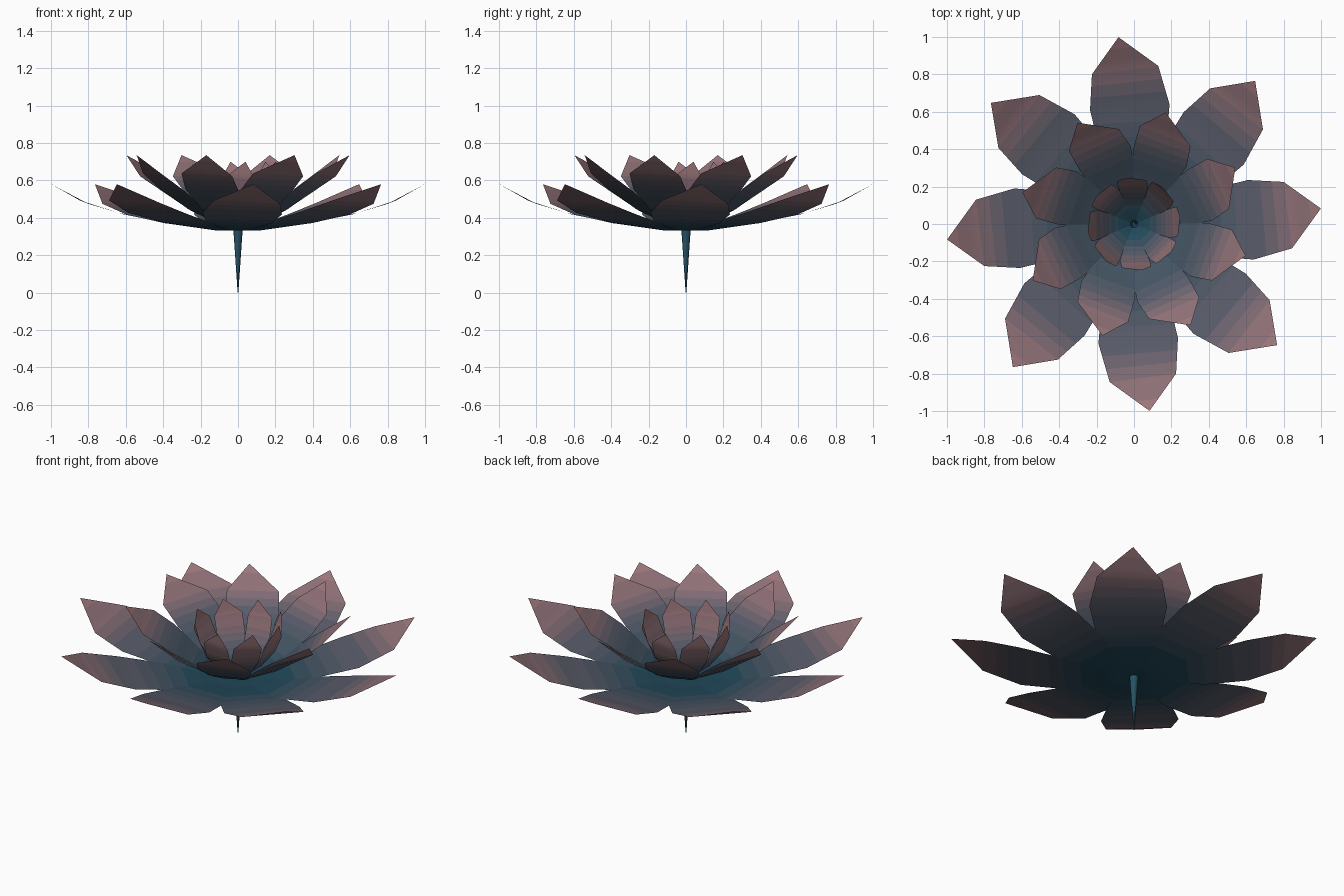
import bpy, bmesh
from math import sin, cos, radians, pi
from mathutils import Vector

if "Cube" in bpy.data.objects:
    bpy.data.objects.remove(bpy.data.objects["Cube"])

# Colour ramp shared by all petals: deep blue at the base to dusty pink at the tip
RAMP = [(0.0, Vector((0.012, 0.060, 0.095))), (0.3, Vector((0.018, 0.070, 0.105))),
        (0.65, Vector((0.105, 0.110, 0.145))), (1.0, Vector((0.36, 0.19, 0.20)))]
STEPS = 12


def ramp(t):
    for (t0, c0), (t1, c1) in zip(RAMP, RAMP[1:]):
        if t <= t1:
            return c0.lerp(c1, (t - t0) / (t1 - t0))
    return RAMP[-1][1]


mats = []
for i in range(STEPS):
    m = bpy.data.materials.new(f"petal_tone_{i}")
    m.diffuse_color = (*ramp((i + 0.5) / STEPS), 1)
    m.use_nodes = True
    m.node_tree.nodes["Principled BSDF"].inputs["Base Color"].default_value = m.diffuse_color
    mats.append(m)


def finish(bm, name, materials):
    me = bpy.data.meshes.new(name)
    bm.to_mesh(me)
    bm.free()
    ob = bpy.data.objects.new(name, me)
    bpy.context.collection.objects.link(ob)
    for m in materials:
        me.materials.append(m)
    for p in me.polygons:
        p.use_smooth = True
    return ob


def petal_ring(name, start, rows, tip, count=8, split=3):
    """Ring of petals; each row is a (right, left) pair of edge points, closed by a tip."""
    pairs = [(Vector(a), Vector(b)) for a, b in rows] + [(Vector(tip), Vector(tip))]
    fine = []
    for (a0, b0), (a1, b1) in zip(pairs, pairs[1:]):
        fine += [(a0.lerp(a1, k / split), b0.lerp(b1, k / split)) for k in range(split)]
    reach = Vector(tip).xy.length
    bm = bmesh.new()
    for n in range(count):
        ang = radians(start) + 2 * pi * n / count
        c, s = cos(ang), sin(ang)

        def vert(p):
            return bm.verts.new((p.x * c - p.y * s, p.x * s + p.y * c, p.z))

        loop = [(vert(a), vert(b)) for a, b in fine]
        end = vert(Vector(tip))
        for i, (a, b) in enumerate(loop):
            if i + 1 < len(loop):
                a2, b2 = loop[i + 1]
                f = bm.faces.new((a, a2, b2, b))
            else:
                f = bm.faces.new((a, end, b))
            t = f.calc_center_median().xy.length / reach
            f.material_index = min(STEPS - 1, int(t * STEPS))
    return finish(bm, name, mats)


# Outer, nearly flat petals
petal_ring("outer_petals", 0, [
    ((0.02, -0.012, 0.335), (0.02, 0.012, 0.335)),
    ((0.11, -0.06, 0.333), (0.11, 0.06, 0.333)),
    ((0.39, -0.17, 0.375), (0.38, 0.18, 0.372)),
    ((0.64, -0.19, 0.427), (0.61, 0.235, 0.418)),
    ((0.845, -0.13, 0.493), (0.80, 0.225, 0.475))], (0.999, 0.083, 0.58))

# Middle, half-raised petals
petal_ring("middle_petals", 22.5, [
    ((0.02, -0.012, 0.345), (0.02, 0.012, 0.345)),
    ((0.10, -0.055, 0.37), (0.10, 0.055, 0.37)),
    ((0.24, -0.11, 0.445), (0.23, 0.11, 0.44)),
    ((0.39, -0.143, 0.553), (0.37, 0.158, 0.54)),
    ((0.50, -0.12, 0.637), (0.495, 0.172, 0.622))], (0.616, 0.072, 0.735))

# Inner, steep petals
petal_ring("inner_petals", 0, [
    ((0.02, -0.01, 0.35), (0.02, 0.01, 0.35)),
    ((0.12, -0.052, 0.415), (0.12, 0.052, 0.415)),
    ((0.195, -0.075, 0.515), (0.19, 0.083, 0.51)),
    ((0.235, -0.065, 0.62), (0.228, 0.092, 0.605))], (0.247, 0.04, 0.70))

# Tapered stem, open at the top
bm = bmesh.new()
bmesh.ops.create_cone(bm, segments=8, radius1=0.002, radius2=0.025, depth=0.34, cap_ends=False)
bmesh.ops.translate(bm, verts=bm.verts, vec=(0, 0, 0.17))
stem_mat = bpy.data.materials.new("stem_blue")
stem_mat.diffuse_color = (0.02, 0.085, 0.125, 1)
stem_mat.use_nodes = True
stem_mat.node_tree.nodes["Principled BSDF"].inputs["Base Color"].default_value = stem_mat.diffuse_color
finish(bm, "stem", [stem_mat])
